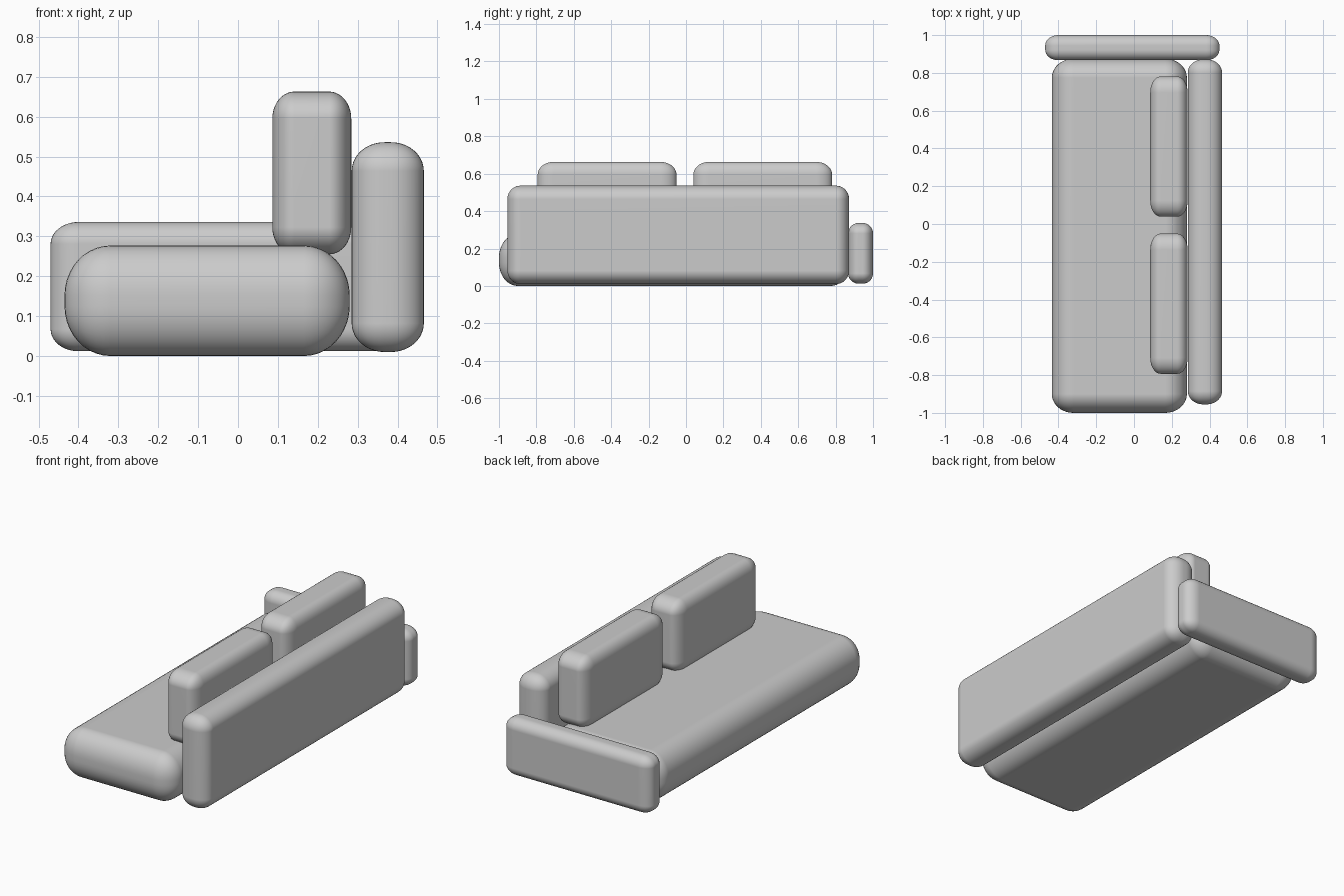
import bpy, bmesh
from mathutils import Vector

if "Cube" in bpy.data.objects:
    bpy.data.objects.remove(bpy.data.objects["Cube"])


def padded_box(name, lo, hi, radii):
    """Soft upholstered block between corners lo and hi, with its own rounding radius per axis."""
    lo, hi, r = Vector(lo), Vector(hi), Vector(radii)
    size = hi - lo
    bm = bmesh.new()
    bmesh.ops.create_cube(bm, size=1)
    # bevel by one unit in radius-scaled space, then scale back for elliptical rounding
    bmesh.ops.scale(bm, vec=[size[i] / r[i] for i in range(3)], verts=bm.verts)
    bmesh.ops.bevel(bm, geom=bm.edges[:], offset=1.0, offset_type='OFFSET',
                    segments=10, profile=0.5, affect='EDGES')
    bmesh.ops.scale(bm, vec=r, verts=bm.verts)
    bmesh.ops.recalc_face_normals(bm, faces=bm.faces)
    for f in bm.faces:
        f.smooth = True
    mesh = bpy.data.meshes.new(name)
    bm.to_mesh(mesh)
    bm.free()
    obj = bpy.data.objects.new(name, mesh)
    obj.location = (lo + hi) / 2
    bpy.context.collection.objects.link(obj)
    # keeps the broad panels evenly shaded
    obj.modifiers.new("weighted_normals", 'WEIGHTED_NORMAL').keep_sharp = True
    return obj


# Long seat block
padded_box("seat", (-0.435, -1.0, 0.0), (0.28, 0.875, 0.277), (0.115, 0.10, 0.125))

# Backrest along the rear side
padded_box("backrest", (0.285, -0.955, 0.01), (0.466, 0.872, 0.536), (0.082, 0.07, 0.072))

# Single armrest at the far end
padded_box("armrest", (-0.47, 0.867, 0.012), (0.452, 1.0, 0.336), (0.07, 0.055, 0.055))

# Two loose back cushions
for name, y in (("cushion_near", -0.422), ("cushion_far", 0.41)):
    padded_box(name, (0.086, y - 0.371, 0.255), (0.284, y + 0.371, 0.663), (0.055, 0.085, 0.068))
